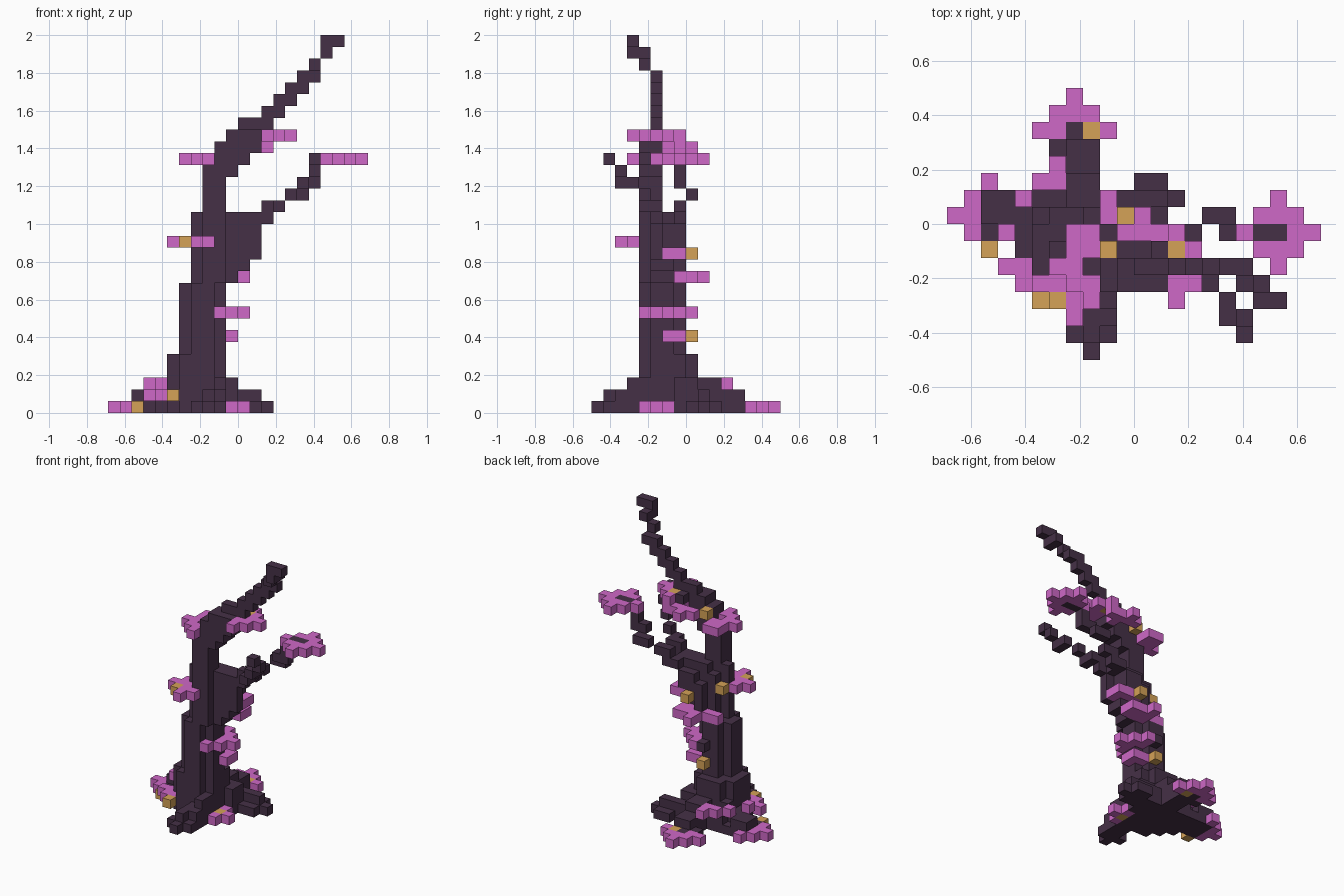
import bpy
import bmesh
from itertools import product
from mathutils import Vector

CUBE = 1 / 16                        # edge of one block
ORIGIN = Vector((-11, -8, 0))        # corner of the block grid

old = bpy.data.objects.get("Cube")
if old:
    bpy.data.objects.remove(old, do_unlink=True)


def material(name, color):
    mat = bpy.data.materials.new(name)
    mat.use_nodes = True
    mat.diffuse_color = color
    mat.node_tree.nodes["Principled BSDF"].inputs["Base Color"].default_value = color
    return mat


BARK = material("dark_bark", (.06, .03, .062, 1))
PETAL = material("pink_blossom", (.62, .14, .57, 1))
AMBER = material("amber_bud", (.66, .36, .095, 1))

taken = set()      # every filled block, so hidden faces can be skipped
parts = []         # (name, {block: material slot})


def span(value):
    """A number is one block, a pair is an inclusive range."""
    first, last = value if isinstance(value, tuple) else (value, value)
    return range(first, last + 1)


def part(name, boxes):
    parts.append((name, {}))
    add(boxes, 0)


def add(boxes, slot):
    cells = parts[-1][1]
    for box in boxes:
        for cell in product(*map(span, box)):
            if cell not in taken:
                taken.add(cell)
                cells[cell] = slot


def blossom(name, layer, petals, buds=()):
    """A flat patch of petals with amber buds on one layer."""
    part(name, ())
    add([(x, y, layer) for x, y in buds], 2)
    add([(x, y, layer) for x, y in petals], 1)


def rounded(left, right, front, back, layers):
    """A square block of trunk without its four corner columns."""
    return [((left, right), (front + 1, back - 1), layers),
            ((left + 1, right - 1), (front, back), layers)]


def build(name, cells):
    """Mesh of the exposed block faces of one part."""
    bm = bmesh.new()
    corners = {}
    for cell, slot in cells.items():
        for axis, side in product(range(3), (0, 1)):
            beside = list(cell)
            beside[axis] += 2 * side - 1
            if tuple(beside) in taken:
                continue
            u, v = (axis + 1) % 3, (axis + 2) % 3
            loop = []
            for a, b in ((0, 0), (1, 0), (1, 1), (0, 1)):
                p = list(cell)
                p[axis] += side
                p[u] += a
                p[v] += b
                key = tuple(p)
                if key not in corners:
                    corners[key] = bm.verts.new((Vector(key) + ORIGIN) * CUBE)
                loop.append(corners[key])
            if not side:
                loop.reverse()
            bm.faces.new(loop).material_index = slot
    mesh = bpy.data.meshes.new(name)
    bm.to_mesh(mesh)
    bm.free()
    for mat in (BARK, PETAL, AMBER):
        mesh.materials.append(mat)
    bpy.context.collection.objects.link(bpy.data.objects.new(name, mesh))


# Blossoms on the ground and around the roots
blossom("left_ground_blossom", 0, [((0, 1), 8), (1, (7, 9)), (2, 10)], [(2, 6)])
blossom("back_ground_blossom", 0,
        [(7, 15), ((6, 8), 14), ((5, 6), 13), (9, 13)], [(8, 13)])
blossom("front_ground_blossom", 0, [(10, 4), (11, 5), (10, 6)], [(10, 5)])
blossom("low_root_blossom", 1, [((3, 4), 5), ((4, 5), 4)], [(5, 3)])
blossom("high_root_blossom", 2, [(3, 7), (4, 9), ((5, 6), 10), (6, 11)])

# Shelf blossoms up the trunk
blossom("shelf_blossom_low", 6, [(10, (6, 7)), (9, 7)], [(8, 8)])
blossom("shelf_blossom_mid", 8,
        [(9, 4), (10, (5, 7)), (11, 6), (9, (7, 8))])
blossom("shelf_blossom_high", 11,
        [(9, (8, 9)), (10, (7, 8)), (11, (7, 8)), ((7, 9), 7)])
blossom("fork_blossom", 13, [(12, (6, 7)), ((10, 11), 7)], [(10, 8)])
blossom("side_blossom", 14,
        [(7, (2, 4)), (8, 3), ((5, 6), 4), (6, 5)], [(6, 3), (7, 6)])

# Blossoms at the top of the trunk and on the branch tips
blossom("crown_blossom", 21,
        [(8, (3, 4)), (7, (4, 7)), (6, 5), (8, (6, 7))])
blossom("bough_blossom_low", 22, [((10, 13), 7), (11, 8), (12, 6)], [(9, 6)])
blossom("bough_blossom_high", 23,
        [(13, (3, 5)), (14, (4, 6)), (15, 5), (13, 7)], [(13, 6)])
blossom("tip_blossom", 21,
        [(17, 7), (18, 6), (18, 8), (19, (5, 6)), (19, (8, 9)),
         (20, (6, 8)), (21, 7)])

# Roots
part("root_base", [((5, 9), (5, 9), (0, 1)), ((6, 9), 4, (0, 1)),
                   (10, (7, 9), (0, 1)), ((6, 9), (4, 8), 2),
                   (5, (5, 8), 2), (10, (7, 8), 2)])
part("front_root", [(8, 0, 0), ((7, 9), 1, 0), ((8, 9), (2, 3), 0),
                    (8, 1, 1), ((8, 9), (2, 3), 1), (9, 3, 2)])
part("back_root", [((7, 8), (10, 13), 0), (6, 12, 0),
                   ((7, 8), (10, 12), 1), ((7, 8), (9, 10), 2)])
part("left_root", [((2, 4), (8, 9), 0), ((2, 4), 7, 0), (4, 6, 0),
                   ((2, 4), 8, 1), (4, (6, 7), 1), ((2, 3), 9, 1)])
part("right_root", [((10, 13), 9, 0), ((11, 12), 10, 0),
                    ((11, 12), 8, 0), ((10, 12), 9, 1)])

# Leaning trunk, narrowing in steps
part("trunk_foot", rounded(5, 9, 4, 8, (3, 4)))
part("lower_trunk", rounded(6, 9, 4, 7, (5, 10)) + [(8, 8, 8)])
part("upper_trunk", [((8, 9), (4, 5), (11, 20)), (7, 5, (11, 16)),
                     (8, 6, (11, 15)), (9, 6, (11, 16)), (9, 7, (12, 14))])

# Upper bough: thick start, then single block steps to the top
part("upper_bough", [(10, (4, 5), 20), ((9, 11), (4, 5), 21),
                     ((9, 12), (4, 5), 22), ((10, 12), (4, 5), 23),
                     (12, 6, 23), ((11, 13), 5, 24)])
part("upper_twig", [((n - 12, n - 11), 5, n) for n in range(25, 29)]
     + [(17, 4, 29), (18, (3, 4), 30), ((18, 19), 3, 31)])

# Lower bough and its two twigs
part("lower_bough", [(10, (5, 6), (11, 16)), (11, (5, 6), (12, 16)),
                     (12, 5, (13, 16)), (12, 6, 16), ((10, 11), 7, (14, 15)),
                     (13, 5, 16), ((12, 13), 7, 16)])
part("front_twig", [((13, 14), 5, 17), (14, 4, 17), (15, 4, 18), (16, 3, 19),
                    (16, 2, 19), (17, 2, 20), (17, 1, 21)])
part("middle_twig", [((13, 14), 7, 17), ((15, 16), 8, 18),
                     (16, 7, 19), (17, 7, (19, 20)), ((18, 19), 7, 21)])

for part_name, part_cells in parts:
    build(part_name, part_cells)
